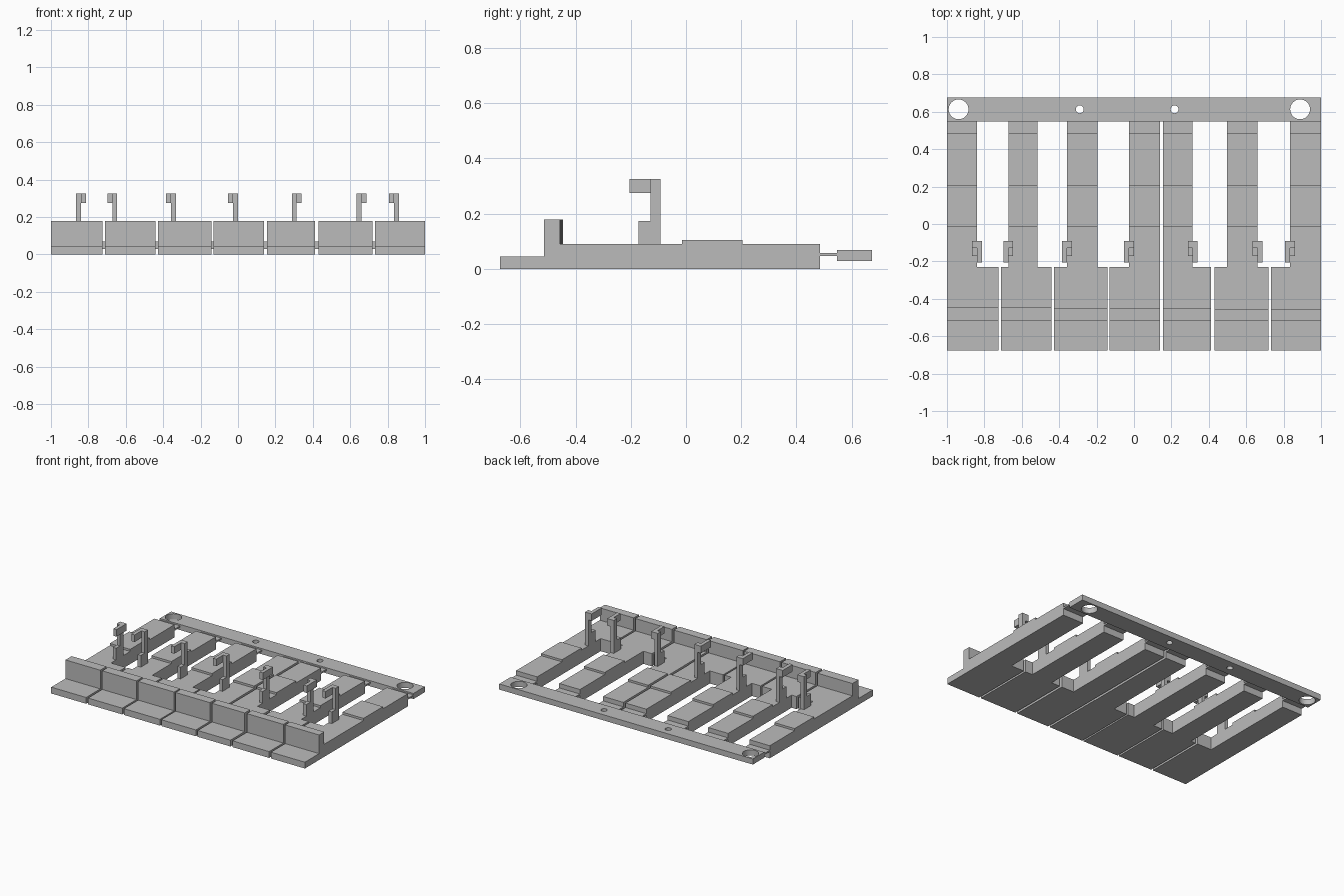
import bpy, bmesh, math
from mathutils import Vector

cube = bpy.data.objects.get("Cube")
if cube:
    bpy.data.objects.remove(cube, do_unlink=True)

grey = bpy.data.materials.new("plain grey")
grey.use_nodes = True
tone = (0.5, 0.5, 0.5, 1)
grey.diffuse_color = tone
grey.node_tree.nodes["Principled BSDF"].inputs["Base Color"].default_value = tone


def extrude_profile(bm, profile, x0, x1):
    """Sweep a closed side outline of (y, z) points from x0 to x1."""
    face = bm.faces.new([bm.verts.new((x0, y, z)) for y, z in profile])
    moved = bmesh.ops.extrude_face_region(bm, geom=[face])["geom"]
    verts = [v for v in moved if isinstance(v, bmesh.types.BMVert)]
    bmesh.ops.translate(bm, verts=verts, vec=Vector((x1 - x0, 0, 0)))


FRONT, NECK, REAR, BAR = -0.675, -0.23, 0.485, 0.547
DECK, FLEX_LOW, FLEX_TOP = 0.09, 0.047, 0.058
ARM = 0.026

# Stem: deck, raised pad, then the thin flexing strip at the rear
stem = [(NECK, 0), (REAR, 0), (REAR, FLEX_LOW), (BAR, FLEX_LOW),
        (BAR, FLEX_TOP), (REAR, FLEX_TOP), (REAR, DECK), (0.205, DECK),
        (0.205, 0.105), (-0.015, 0.105), (-0.015, DECK), (NECK, DECK)]

# Hook: stepped post, with a side arm reaching forward at the top
post = [(-0.172, DECK), (-0.092, DECK), (-0.092, 0.325),
        (-0.128, 0.325), (-0.128, 0.173), (-0.172, 0.173)]
arm = [(-0.205, 0.275), (-0.092, 0.275), (-0.092, 0.325), (-0.205, 0.325)]

# Head left, head right, stem left, stem right, hook side
keys = [(-1, -0.725, -1, -0.84, 1),
        (-0.71, -0.44, -0.672, -0.515, -1),
        (-0.427, -0.143, -0.358, -0.195, -1),
        (-0.132, 0.14, -0.027, 0.138, -1),
        (0.155, 0.413, 0.155, 0.314, 1),
        (0.43, 0.718, 0.497, 0.66, 1),
        (0.732, 1, 0.834, 1, -1)]

for i, (h0, h1, s0, s1, side) in enumerate(keys):
    bm = bmesh.new()
    # Head: low front lip, upright wall and deck
    wall = -0.445 - 0.002 * i
    head = [(FRONT, 0), (NECK, 0), (NECK, DECK), (wall, DECK),
            (wall, 0.178), (-0.515, 0.178), (-0.515, 0.045), (FRONT, 0.045)]
    extrude_profile(bm, head, h0, h1)
    extrude_profile(bm, stem, s0, s1)
    edge = s1 if side > 0 else s0
    extrude_profile(bm, post, edge - side * ARM, edge)
    extrude_profile(bm, arm, edge, edge + side * ARM)
    bmesh.ops.recalc_face_normals(bm, faces=bm.faces)
    mesh = bpy.data.meshes.new("key_%d" % (i + 1))
    bm.to_mesh(mesh)
    bm.free()
    mesh.materials.append(grey)
    bpy.context.collection.objects.link(bpy.data.objects.new(mesh.name, mesh))

# Rear mounting bar with round screw holes, as a filled outline
curve = bpy.data.curves.new("mounting_bar", "CURVE")
curve.dimensions = "2D"
curve.fill_mode = "BOTH"
curve.extrude = 0.02


def add_loop(points):
    spline = curve.splines.new("POLY")
    spline.points.add(len(points) - 1)
    for p, (x, y) in zip(spline.points, points):
        p.co = (x, y, 0, 1)
    spline.use_cyclic_u = True


add_loop([(-1, BAR), (1, BAR), (1, -FRONT), (-1, -FRONT)])
for cx, r in ((-0.938, 0.053), (-0.29, 0.021), (0.217, 0.021), (0.888, 0.053)):
    add_loop([(cx + r * math.cos(k * math.tau / 32),
               0.613 + r * math.sin(k * math.tau / 32)) for k in range(32)])

bar = bpy.data.objects.new("mounting_bar", curve)
bar.location.z = 0.048
curve.materials.append(grey)
bpy.context.collection.objects.link(bar)
bpy.ops.object.select_all(action="DESELECT")
bpy.context.view_layer.objects.active = bar
bar.select_set(True)
bpy.ops.object.convert(target="MESH")
bpy.ops.object.shade_smooth_by_angle(angle=math.radians(30))
